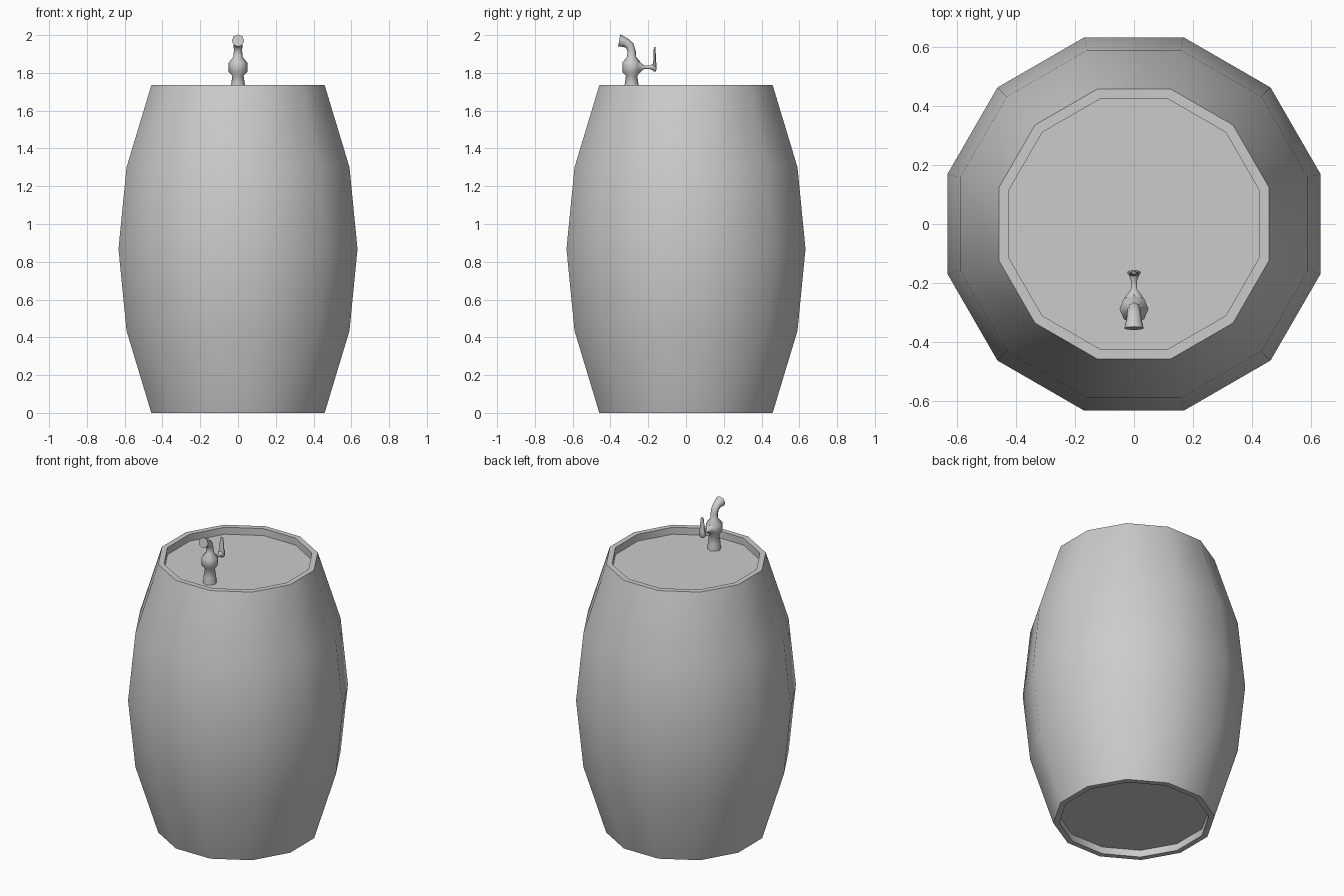
import bpy, bmesh
from math import sin, cos, pi, radians
from mathutils import Vector, Matrix

cube = bpy.data.objects.get("Cube")
if cube:
    bpy.data.objects.remove(cube)

GREY = (0.6, 0.6, 0.6, 1)
grey = bpy.data.materials.new("plain grey")
grey.use_nodes = True
grey.diffuse_color = GREY
grey.node_tree.nodes["Principled BSDF"].inputs["Base Color"].default_value = GREY


def loft(name, rings, sides, start=0.0, sharp=40):
    """Skin rings of (centre, x radius, y radius, tilt from up towards the front)."""
    bm = bmesh.new()
    loops = []
    for centre, rx, ry, tilt in rings:
        turn = Matrix.Rotation(radians(tilt), 3, 'X')
        angles = [start + 2 * pi * i / sides for i in range(sides)]
        loops.append([bm.verts.new(Vector(centre) + turn @ Vector((rx * cos(a), ry * sin(a), 0)))
                      for a in angles])
    for low, high in zip(loops, loops[1:]):
        for i in range(sides):
            j = (i + 1) % sides
            bm.faces.new((low[i], low[j], high[j], high[i]))
    bm.faces.new(loops[0][::-1])
    bm.faces.new(loops[-1])
    bmesh.ops.recalc_face_normals(bm, faces=bm.faces)
    mesh = bpy.data.meshes.new(name)
    bm.to_mesh(mesh)
    bm.free()
    obj = bpy.data.objects.new(name, mesh)
    bpy.context.collection.objects.link(obj)
    mesh.materials.append(grey)
    bpy.ops.object.select_all(action='DESELECT')
    obj.select_set(True)
    bpy.context.view_layer.objects.active = obj
    bpy.ops.object.shade_smooth_by_angle(angle=radians(sharp))
    return obj


# Barrel: bulging twelve-sided shell with a recessed lid at both ends
HEIGHT, RECESS = 1.735, 0.045
lower = [(RECESS, 0.44), (0, 0.44), (0, 0.475), (0.435, 0.611)]
profile = lower + [(HEIGHT / 2, 0.655)] + [(HEIGHT - z, r) for z, r in reversed(lower)]
loft("barrel", [((0, 0, z), r, r, 0) for z, r in profile], 12, pi / 12)

# Tap: upright body that narrows to a neck and bends forward into the spout
TAP_Y = -0.288
body = [(HEIGHT - RECESS, 0.041), (1.735, 0.037), (1.785, 0.030), (1.805, 0.049),
        (1.855, 0.049), (1.885, 0.024)]
spout = [(TAP_Y, 1.915, 0.022, 5), (-0.298, 1.944, 0.023, 35),
         (-0.32, 1.961, 0.025, 65), (-0.354, 1.971, 0.033, 80)]
loft("tap", [((0, TAP_Y, z), r, r, 0) for z, r in body]
     + [((0, y, z), r, r, t) for y, z, r, t in spout], 8, 0, 60)

# Handle stem: flared rod leaving the back of the tap
stem = [(-0.262, 0.040), (-0.243, 0.030), (-0.222, 0.011), (-0.195, 0.010), (-0.172, 0.019)]
loft("handle_stem", [((0, y, 1.83), r, r, 90) for y, r in stem], 8, pi / 8, 60)

# Handle lever: thin upright paddle
lever = [(1.808, 0.012, 0.007), (1.82, 0.023, 0.011), (1.845, 0.023, 0.011),
         (1.87, 0.015, 0.007), (1.92, 0.013, 0.006), (1.936, 0.007, 0.004)]
loft("handle_lever", [((0, -0.166, z), rx, ry, 0) for z, rx, ry in lever], 8, pi / 8, 60)
